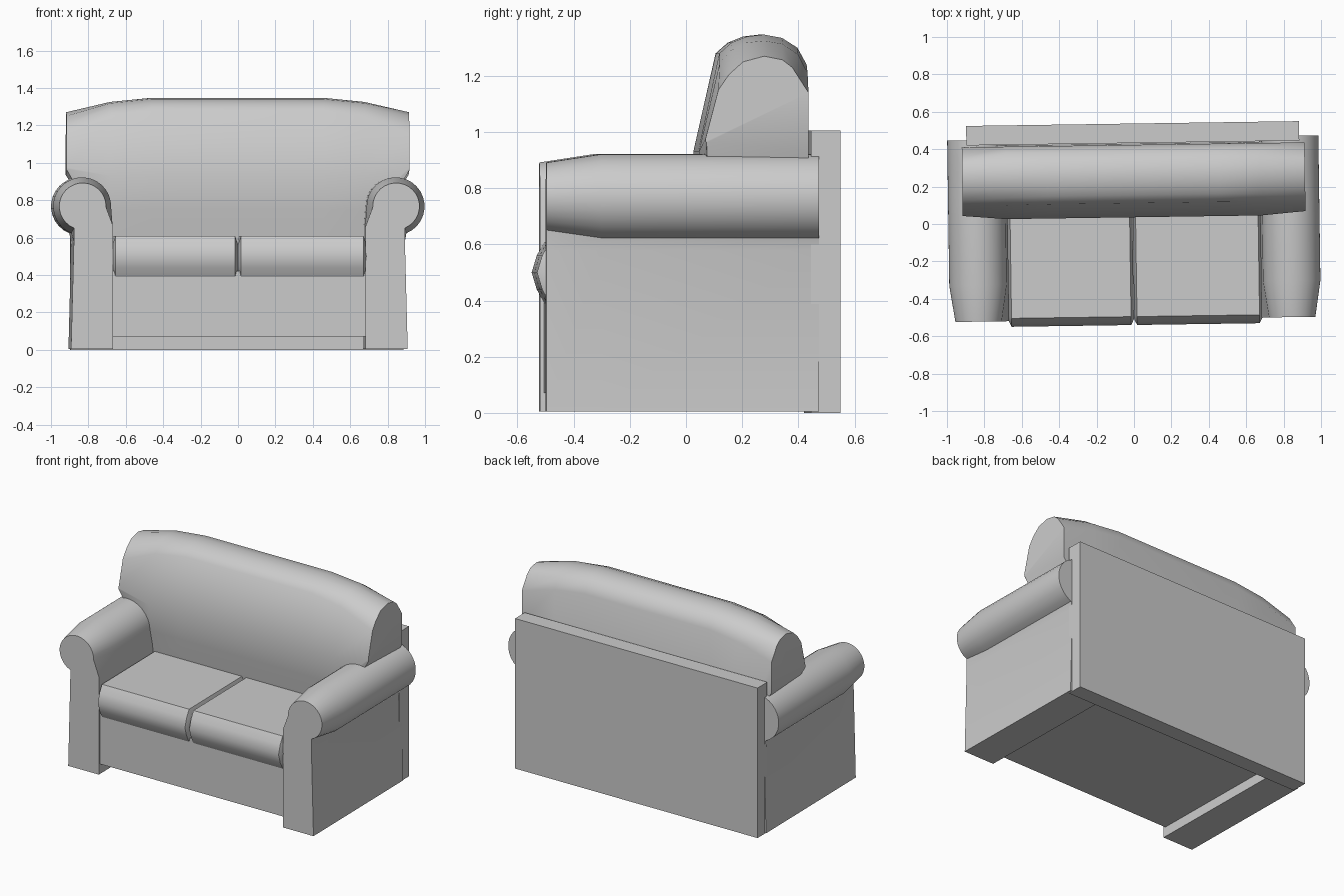
import bpy, bmesh, math

if "Cube" in bpy.data.objects:
    bpy.data.objects.remove(bpy.data.objects["Cube"])

YAW = 0.0145  # the whole sofa is turned very slightly


def finish(name, bm, angle=35):
    bmesh.ops.remove_doubles(bm, verts=bm.verts, dist=1e-5)
    bmesh.ops.recalc_face_normals(bm, faces=bm.faces)
    mesh = bpy.data.meshes.new(name)
    bm.to_mesh(mesh)
    bm.free()
    ob = bpy.data.objects.new(name, mesh)
    bpy.context.collection.objects.link(ob)
    ob.rotation_euler.z = YAW
    bpy.ops.object.select_all(action='DESELECT')
    ob.select_set(True)
    bpy.context.view_layer.objects.active = ob
    bpy.ops.object.shade_smooth_by_angle(angle=math.radians(angle))
    return ob


def loft(name, rings, angle=35):
    """Skin a list of closed rings and cap both ends."""
    bm = bmesh.new()
    vs = [[bm.verts.new(p) for p in ring] for ring in rings]
    n = len(vs[0])
    for a, b in zip(vs, vs[1:]):
        for i in range(n):
            j = (i + 1) % n
            bm.faces.new((a[i], a[j], b[j], b[i]))
    bm.faces.new(vs[0])
    bm.faces.new(vs[-1])
    return finish(name, bm, angle)


def box(name, x0, x1, y0, y1, z0, z1):
    ring = [(y0, z0), (y1, z0), (y1, z1), (y0, z1)]
    return loft(name, [[(x, y, z) for y, z in ring] for x in (x0, x1)])


# Base and rear panel
box("base", -0.69, 0.69, -0.495, 0.45, 0.07, 0.42)
box("back_panel", -0.89, 0.89, 0.433, 0.537, 0.0, 1.005)


# Arms: keyhole section (roll on a post), roll tapering at the front
def arm_ring(side, y, r):
    pts = [(0.90, 0.005), (0.885, 0.58)]
    for i in range(21):
        a = math.radians(-68 + i * 250 / 20)
        pts.append((0.838 + r * math.cos(a), 0.767 + r * math.sin(a)))
    pts += [(0.675, 0.66), (0.675, 0.005)]
    return [(side * x, y, z) for x, z in pts]


for side, label in ((-1, "left"), (1, "right")):
    loft(label + "_arm", [arm_ring(side, y, r) for y, r in
                          ((-0.51, 0.125), (-0.315, 0.155), (0.46, 0.155))])

# Seat cushions with a rounded front and pinched ends
SEAT = [(0.3, 0.39), (-0.495, 0.39), (-0.522, 0.44), (-0.54, 0.5),
        (-0.522, 0.56), (-0.495, 0.608), (0.3, 0.608)]
PINCH = [(0.3, 0.42), (-0.475, 0.42), (-0.495, 0.45), (-0.51, 0.5),
         (-0.495, 0.54), (-0.475, 0.565), (0.3, 0.565)]
for label, x0, x1 in (("left", -0.678, -0.007), ("right", -0.007, 0.68)):
    stations = ((x0 + 0.001, PINCH), (x0 + 0.016, SEAT),
                (x1 - 0.016, SEAT), (x1 - 0.001, PINCH))
    loft(label + "_seat_cushion",
         [[(x, y, z) for y, z in prof] for x, prof in stations], 50)

# Back cushion: domed section narrowing to the ends, lower part between the arms
LOW = [(0.43, 0.55), (0.085, 0.55), (0.055, 0.75)]
MID = LOW + [(0.036, 0.93), (0.112, 1.28), (0.155, 1.318), (0.21, 1.34),
             (0.27, 1.347), (0.335, 1.335), (0.39, 1.3), (0.423, 1.24)]
SHOULDER = LOW + [(0.036, 0.93), (0.11, 1.245), (0.15, 1.29), (0.205, 1.318),
                  (0.27, 1.325), (0.335, 1.313), (0.39, 1.275), (0.423, 1.21)]
END = [(0.423, 0.935), (0.06, 0.962), (0.057, 0.966), (0.056, 0.975),
       (0.102, 1.15), (0.14, 1.205), (0.19, 1.25),
       (0.265, 1.27), (0.33, 1.257), (0.365, 1.23), (0.423, 1.14)]
loft("back_cushion", [[(x, y, z) for y, z in prof] for x, prof in (
    (-0.915, END), (-0.68, SHOULDER), (-0.46, MID),
    (0.46, MID), (0.68, SHOULDER), (0.918, END))])
